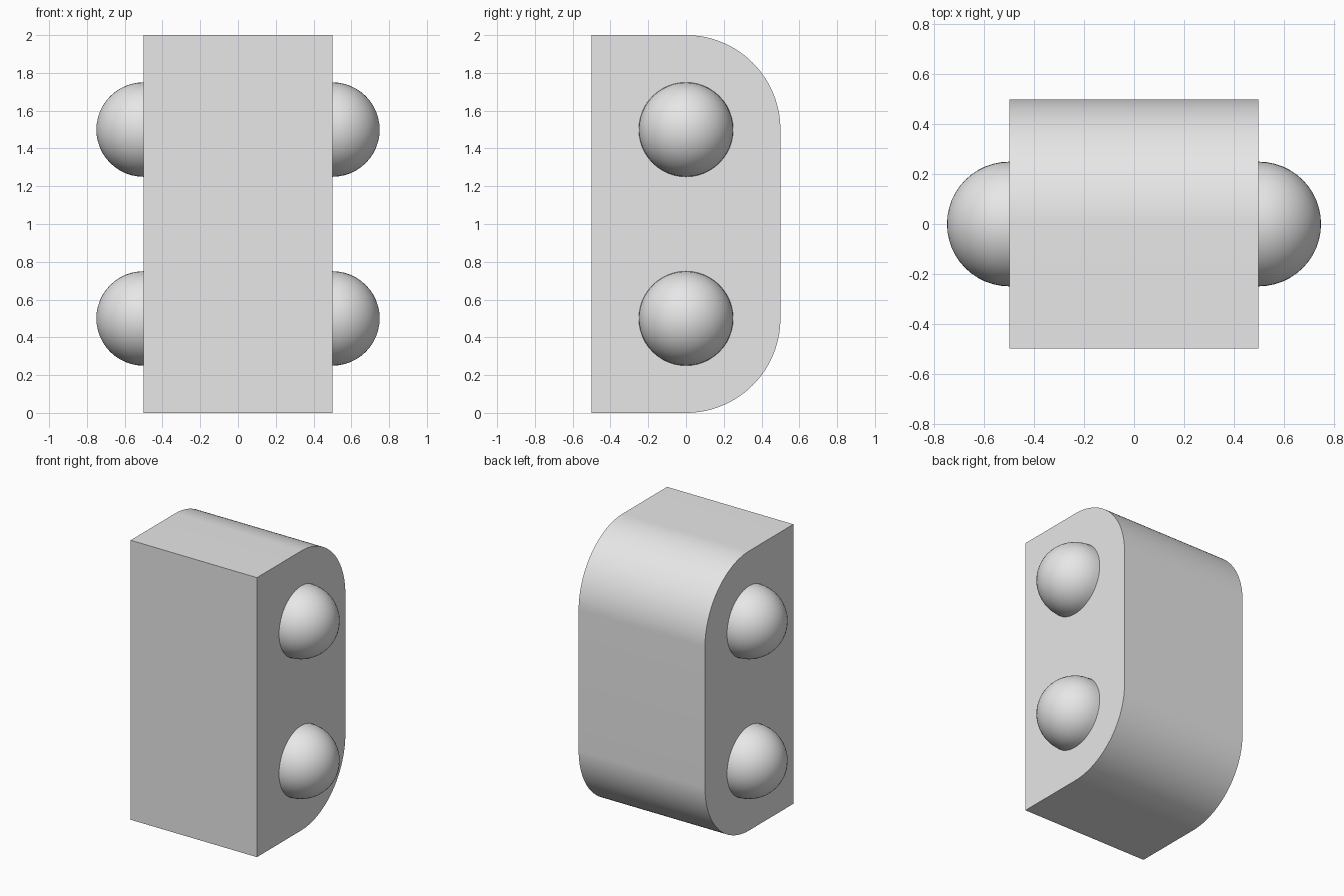
import bpy, bmesh
from math import sin, cos, pi, radians
from mathutils import Matrix, Vector

cube = bpy.data.objects.get("Cube")
if cube:
    bpy.data.objects.remove(cube, do_unlink=True)

# One plain grey for everything
grey = bpy.data.materials.new("light_grey")
grey.use_nodes = True
colour = (0.8, 0.8, 0.8, 1)
grey.diffuse_color = colour
grey.node_tree.nodes["Principled BSDF"].inputs["Base Color"].default_value = colour


def add_object(name, bm, location=(0, 0, 0)):
    bmesh.ops.recalc_face_normals(bm, faces=bm.faces)
    mesh = bpy.data.meshes.new(name)
    bm.to_mesh(mesh)
    bm.free()
    mesh.materials.append(grey)
    obj = bpy.data.objects.new(name, mesh)
    obj.location = location
    bpy.context.collection.objects.link(obj)
    bpy.ops.object.select_all(action='DESELECT')
    obj.select_set(True)
    bpy.context.view_layer.objects.active = obj
    bpy.ops.object.shade_smooth_by_angle(angle=radians(30))
    return obj


# Body: flat front, two quarter-round edges at the back, extruded across x
HALF, RADIUS, STEPS = 0.5, 0.5, 32
profile = [(-HALF, 2), (-HALF, 0)]
for centre_z, start in ((RADIUS, -pi / 2), (2 - RADIUS, 0)):
    for i in range(STEPS + 1):
        a = start + i * pi / 2 / STEPS
        profile.append((RADIUS * cos(a), centre_z + RADIUS * sin(a)))
bm = bmesh.new()
side = bm.faces.new([bm.verts.new((-HALF, y, z)) for y, z in profile])
result = bmesh.ops.extrude_face_region(bm, geom=[side], use_keep_orig=True)
moved = [v for v in result["geom"] if isinstance(v, bmesh.types.BMVert)]
bmesh.ops.translate(bm, verts=moved, vec=Vector((2 * HALF, 0, 0)))
add_object("body", bm)

# Domes: two half-spheres on each side
for side_name, sign in (("left", 1), ("right", -1)):
    for level, z in (("lower", 0.5), ("upper", 1.5)):
        bm = bmesh.new()
        bmesh.ops.create_uvsphere(bm, u_segments=48, v_segments=24, radius=0.25,
                                  matrix=Matrix.Rotation(pi / 2, 4, 'Y'))
        inner = [v for v in bm.verts if v.co.x * sign < -0.001]
        bmesh.ops.delete(bm, geom=inner, context='VERTS')
        add_object(f"{level}_{side_name}_dome", bm, (sign * HALF, 0, z))
